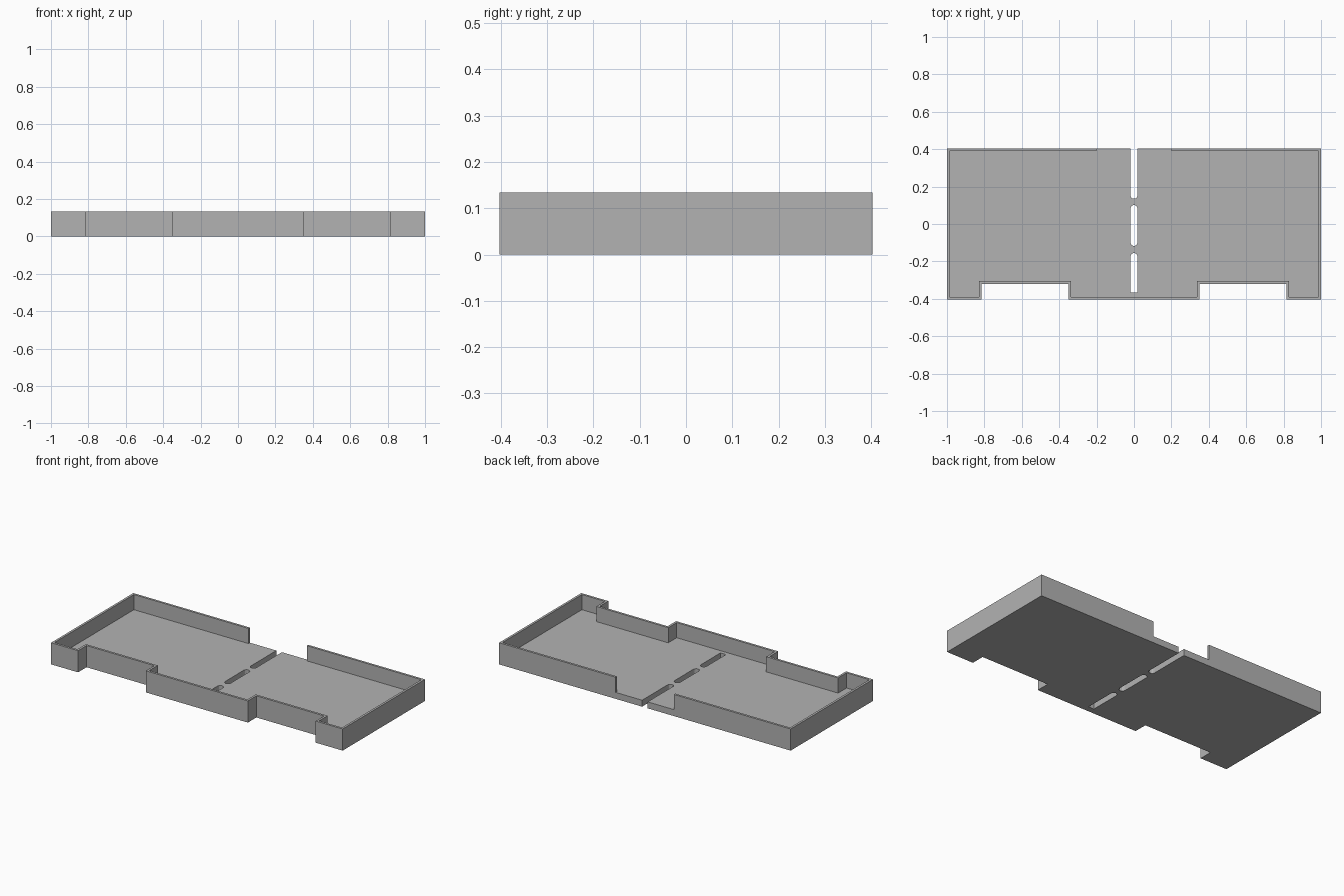
import bpy
import bmesh
import math
from mathutils import Vector

cube = bpy.data.objects.get("Cube")
if cube:
    bpy.data.objects.remove(cube, do_unlink=True)

HALF_Y = 0.403      # half depth of the tray
HEIGHT = 0.134
FLOOR = 0.04        # floor thickness
WALL = 0.014        # wall thickness
GAP = 0.2           # half width of the opening in the back wall
SLOT_X = 0.019      # half width of the centre slots

grey = bpy.data.materials.new("plain_grey")
grey.use_nodes = True
colour = (0.45, 0.45, 0.45, 1)
grey.diffuse_color = colour
grey.node_tree.nodes["Principled BSDF"].inputs["Base Color"].default_value = colour


def prism(name, points, z0, z1):
    """Extrude a flat outline between two heights."""
    bm = bmesh.new()
    face = bm.faces.new([bm.verts.new((x, y, z0)) for x, y in points])
    top = bmesh.ops.extrude_face_region(bm, geom=[face])["geom"]
    bmesh.ops.translate(bm, vec=(0, 0, z1 - z0),
                        verts=[v for v in top if isinstance(v, bmesh.types.BMVert)])
    bmesh.ops.recalc_face_normals(bm, faces=bm.faces)
    mesh = bpy.data.meshes.new(name)
    bm.to_mesh(mesh)
    bm.free()
    mesh.materials.append(grey)
    obj = bpy.data.objects.new(name, mesh)
    bpy.context.collection.objects.link(obj)
    return obj


def inset(points, t):
    """Offset a counter-clockwise square-cornered outline inward."""
    out = []
    for i, p in enumerate(points):
        a = (p - points[i - 1]).normalized()
        b = (points[(i + 1) % len(points)] - p).normalized()
        out.append(p + t * Vector((-a.y - b.y, a.x + b.x)))
    return out


def cut(target, cutter):
    cutter.hide_render = True
    mod = target.modifiers.new("cut", 'BOOLEAN')
    mod.operation = 'DIFFERENCE'
    mod.solver = 'EXACT'
    mod.object = cutter
    bpy.context.view_layer.objects.active = target
    bpy.ops.object.modifier_apply(modifier=mod.name)
    bpy.data.objects.remove(cutter, do_unlink=True)


def slot(y0, y1, round_low=True, round_high=True):
    """Slot outline with optional rounded ends."""
    def end(y, start, rounded):
        if not rounded:
            return [(SLOT_X * math.cos(start), y), (-SLOT_X * math.cos(start), y)]
        centre = y - SLOT_X if start == 0 else y + SLOT_X
        angles = [start + math.pi * k / 6 for k in range(7)]
        return [(SLOT_X * math.cos(a), centre + SLOT_X * math.sin(a)) for a in angles]
    return end(y1, 0, round_high) + end(y0, math.pi, round_low)


# Outline with two notches in the front, mirrored from one half
right_half = [Vector(p) for p in ((0.35, -HALF_Y), (0.35, -0.32), (0.815, -0.32),
                                  (0.815, -HALF_Y), (1, -HALF_Y), (1, HALF_Y))]
left_half = [Vector((-p.x, p.y)) for p in reversed(right_half)]
outline = right_half + left_half

# Hollow interior, continued out through the opening in the back wall
inner = inset(outline, WALL)
back = HALF_Y - WALL
opening = [(GAP, back), (GAP, 0.5), (-GAP, 0.5), (-GAP, back)]
half = len(right_half)
hollow = inner[:half] + opening + inner[half:]

tray = prism("notched_tray", outline, 0, HEIGHT)
cut(tray, prism("hollow_cutter", hollow, FLOOR, HEIGHT + 0.1))

# Centre line slots: open at the back, closed in the middle, square at the front
for outline_points in (slot(0.135, 0.5, True, False),
                       slot(-0.118, 0.102),
                       slot(-0.365, -0.155, False, True)):
    cut(tray, prism("slot_cutter", outline_points, -0.1, FLOOR + 0.02))
